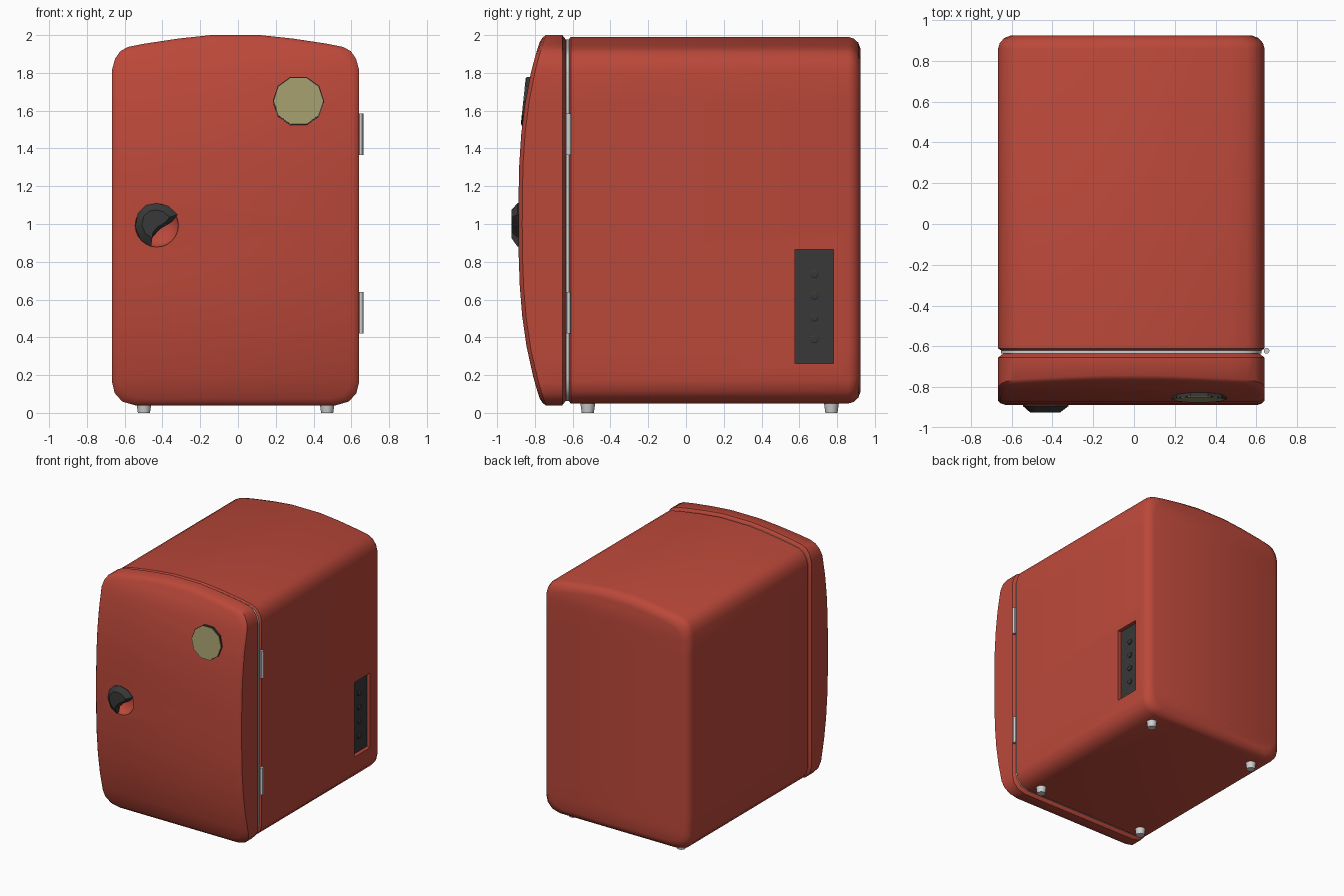
import bpy, bmesh, math
from mathutils import Matrix, Vector

if "Cube" in bpy.data.objects:
    bpy.data.objects.remove(bpy.data.objects["Cube"])

CX = -0.013      # centre of the cabinet in x
MID, HALF_W, HALF_H = 1.02, 0.653, 0.98


def material(name, rgb):
    m = bpy.data.materials.new(name)
    m.use_nodes = True
    m.diffuse_color = (*rgb, 1)
    m.node_tree.nodes["Principled BSDF"].inputs["Base Color"].default_value = (*rgb, 1)
    return m


RED = material("red enamel", (0.50, 0.065, 0.042))
DARK = material("charcoal plastic", (0.04, 0.04, 0.04))
GREY = material("light grey", (0.62, 0.62, 0.62))
KHAKI = material("khaki badge", (0.36, 0.33, 0.15))


def finish(bm, name, mat, angle=40):
    bmesh.ops.recalc_face_normals(bm, faces=bm.faces)
    me = bpy.data.meshes.new(name)
    bm.to_mesh(me)
    bm.free()
    ob = bpy.data.objects.new(name, me)
    bpy.context.collection.objects.link(ob)
    me.materials.append(mat)
    smooth(ob, angle)
    return ob


def activate(ob):
    bpy.ops.object.select_all(action="DESELECT")
    ob.select_set(True)
    bpy.context.view_layer.objects.active = ob


def smooth(ob, angle=40):
    activate(ob)
    bpy.ops.object.shade_smooth_by_angle(angle=math.radians(angle))


# Right half of the arched cabinet outline, bottom to top
HALF = [(0.53, 0.04), (0.60, 0.06), (0.64, 0.105), (HALF_W, 0.16)]
HALF += [(HALF_W, 0.16 + 0.166 * i) for i in range(1, 10)]
HALF += [(HALF_W, 1.82), (0.638, 1.875), (0.61, 1.915), (0.57, 1.937),
         (0.48, 1.955), (0.3, 1.982), (0.13, 2.0)]


def outline(dx, dz):
    """Full outline, pulled in by dx and dz."""
    kx, kz = 1 - dx / HALF_W, 1 - dz / HALF_H
    right = [(x * kx, MID + (z - MID) * kz) for x, z in HALF]
    return right + [(-x, z) for x, z in reversed(right)]


def loft(name, rings, mat):
    """Skin outlines along y; each ring is (dx, dz, y or y-function of z)."""
    bm = bmesh.new()
    loops = []
    for dx, dz, y in rings:
        loops.append([bm.verts.new((CX + x, y(z) if callable(y) else y, z))
                      for x, z in outline(dx, dz)])
    n = len(loops[0])
    for a, b in zip(loops, loops[1:]):
        for i in range(n):
            j = (i + 1) % n
            bm.faces.new((a[i], a[j], b[j], b[i]))
    for cap in (loops[0], loops[-1]):
        for i in range(n // 2 - 1):
            bm.faces.new((cap[i], cap[i + 1], cap[n - 2 - i], cap[n - 1 - i]))
    return finish(bm, name, mat)


def prism(name, mat, pts, rings, place, angle=30):
    """Stack scaled copies of a 2D polygon; rings are (scale, height)."""
    bm = bmesh.new()
    c = sum((Vector(p) for p in pts), Vector((0, 0))) / len(pts)
    loops = [[bm.verts.new((*(c + (Vector(p) - c) * s), h)) for p in pts] for s, h in rings]
    for a, b in zip(loops, loops[1:]):
        for i in range(len(pts)):
            j = (i + 1) % len(pts)
            bm.faces.new((a[i], a[j], b[j], b[i]))
    bm.faces.new(loops[0])
    bm.faces.new(loops[-1])
    bm.transform(place)
    return finish(bm, name, mat, angle)


def circle(r, n):
    return [(r * math.cos(math.tau * i / n), r * math.sin(math.tau * i / n)) for i in range(n)]


def box(name, mat, x, y, z):
    bm = bmesh.new()
    bmesh.ops.create_cube(bm, size=1)
    size = [b - a for a, b in (x, y, z)]
    mid = [(a + b) / 2 for a, b in (x, y, z)]
    bm.transform(Matrix.Translation(mid) @ Matrix.Diagonal((*size, 1)))
    return finish(bm, name, mat)


def carve(ob, cutter):
    mod = ob.modifiers.new("recess", "BOOLEAN")
    mod.operation, mod.solver, mod.object = "DIFFERENCE", "EXACT", cutter
    activate(ob)
    bpy.ops.object.modifier_apply(modifier=mod.name)
    bpy.data.objects.remove(cutter)
    smooth(ob)


def door_y(z):
    return -0.887 + 0.125 * abs((z - MID) / HALF_H) ** 2.8


# Cabinet, gasket and bulged door
body = loft("cabinet_body", [(0.025, 0.03, -0.627), (0, 0.01, -0.61), (0, 0.01, 0.86),
                             (0.008, 0.018, 0.887), (0.03, 0.04, 0.912), (0.065, 0.075, 0.925)], RED)
loft("door_gasket", [(0.014, 0.022, -0.634), (0.014, 0.022, -0.613)], GREY)
door = loft("door", [(0.03, 0.03, -0.631), (0, 0, -0.655), (0, 0, lambda z: door_y(z) + 0.02),
                     (0.012, 0.012, lambda z: door_y(z) + 0.008), (0.035, 0.035, door_y)], RED)

# Control panel recessed in the side wall
side = CX + HALF_W
carve(body, box("panel_cutter", RED, (side - 0.035, side + 0.1), (0.577, 0.78), (0.262, 0.865)))
box("control_panel", DARK, (side - 0.04, side - 0.03), (0.577, 0.78), (0.262, 0.865))
for i in range(4):
    place = Matrix.Translation((side - 0.031, 0.68, 0.39 + 0.115 * i)) @ Matrix.Rotation(math.pi / 2, 4, "Y")
    prism(f"panel_button_{i + 1}", DARK, circle(0.022, 16), [(1, 0), (1, 0.008), (0.7, 0.012)], place)

# Dished finger recess in the door with the handle over it
bm = bmesh.new()
bmesh.ops.create_uvsphere(bm, u_segments=20, v_segments=12, radius=1)
bm.transform(Matrix.Translation((-0.43, -0.885, 0.993)) @ Matrix.Diagonal((0.115, 0.07, 0.115, 1)))
carve(door, finish(bm, "dish_cutter", RED))

TO_FRONT = Matrix.Rotation(math.pi / 2, 4, "X")      # local z faces the front
HANDLE = [(-0.46, 0.88), (-0.515, 0.915), (-0.545, 0.985), (-0.53, 1.055), (-0.485, 1.1),
          (-0.43, 1.11), (-0.37, 1.095), (-0.32, 1.05), (-0.35, 1.01), (-0.41, 0.975), (-0.453, 0.93)]
prism("door_handle", DARK, HANDLE, [(1, 0.87), (1, 0.892), (0.65, 0.924)], TO_FRONT)

# Ten-sided badge lying on the sloped door face
place = Matrix.Translation((0.32, door_y(1.65), 1.65)) @ Matrix.Rotation(math.radians(-6), 4, "X") @ TO_FRONT
prism("badge_rim", DARK, circle(0.136, 10), [(1, -0.02), (1, 0.008)], place)
prism("badge", KHAKI, circle(0.13, 10), [(1, 0), (1, 0.011)], place)

# Hinges
for name, z in (("lower_hinge", 0.42), ("upper_hinge", 1.365)):
    prism(name, GREY, circle(0.014, 12), [(1, 0), (1, 0.22)], Matrix.Translation((0.65, -0.622, z)))

# Tapered feet
for side_name, x in (("left", 0.485), ("right", -0.485)):
    for end_name, y in (("front", -0.52), ("back", 0.77)):
        prism(f"{end_name}_{side_name}_foot", GREY, circle(0.04, 12), [(0.8, 0), (1, 0.055)],
              Matrix.Translation((CX + x, y, 0)))
